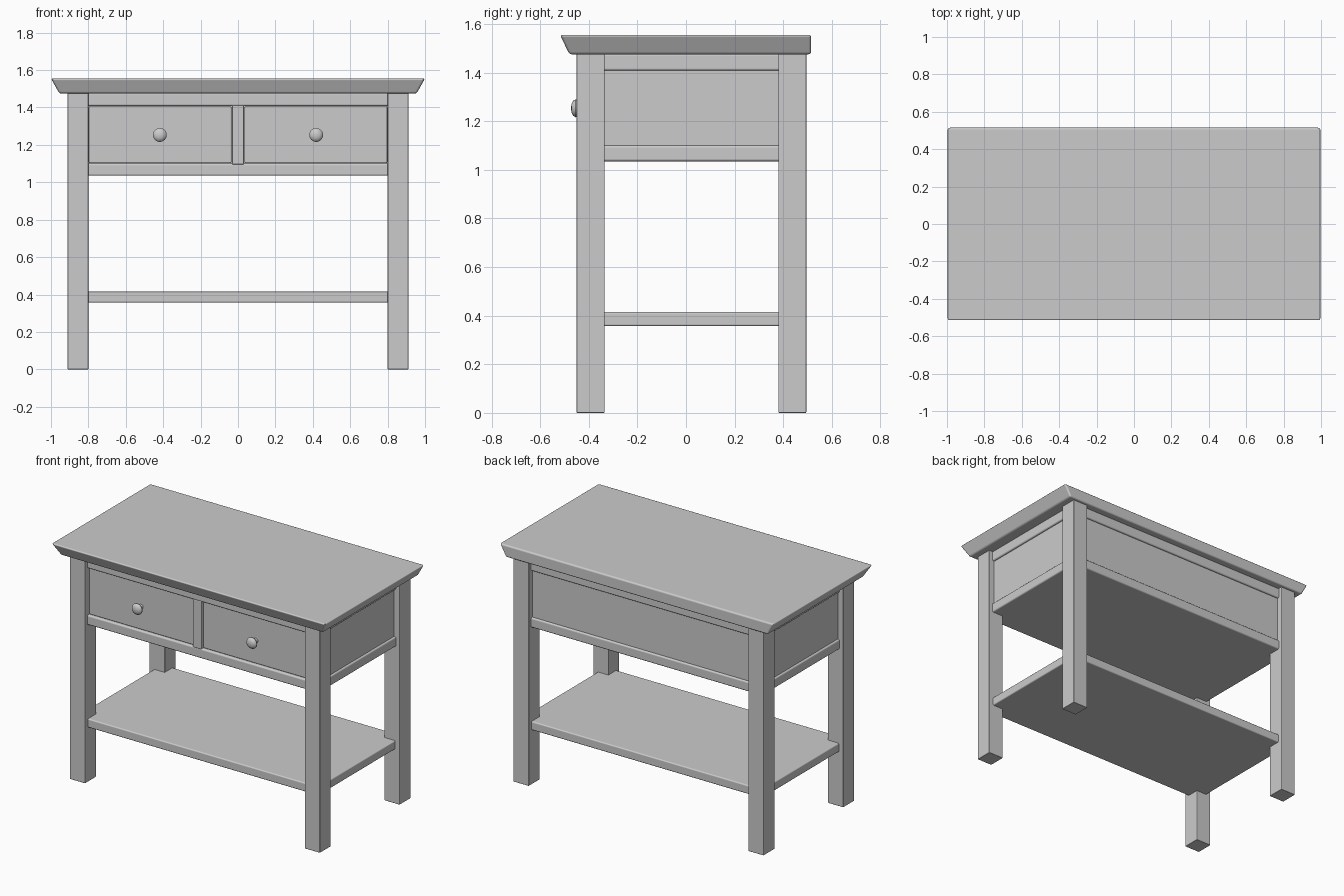
import bpy
import bmesh
import math
from mathutils import Matrix

cube = bpy.data.objects.get("Cube")
if cube:
    bpy.data.objects.remove(cube, do_unlink=True)

paint = bpy.data.materials.new("light grey paint")
paint.use_nodes = True
grey = (0.6, 0.6, 0.6, 1)
paint.diffuse_color = grey
paint.node_tree.nodes["Principled BSDF"].inputs["Base Color"].default_value = grey


def finish(name, bm, bevel=0.0):
    """Turn a bmesh into a smooth-shaded object with softened edges."""
    bmesh.ops.recalc_face_normals(bm, faces=bm.faces)
    mesh = bpy.data.meshes.new(name)
    bm.to_mesh(mesh)
    bm.free()
    mesh.materials.append(paint)
    ob = bpy.data.objects.new(name, mesh)
    bpy.context.collection.objects.link(ob)
    if bevel:
        mod = ob.modifiers.new("soft edges", "BEVEL")
        mod.width = bevel
        mod.segments = 3
        mod.limit_method = "ANGLE"
        mod.harden_normals = True
    bpy.ops.object.select_all(action="DESELECT")
    ob.select_set(True)
    bpy.context.view_layer.objects.active = ob
    bpy.ops.object.shade_smooth_by_angle(angle=math.radians(40))
    return ob


def loft(name, low, high, z0, z1, bevel):
    """Block between two rectangles given as (x0, x1, y0, y1)."""
    bm = bmesh.new()
    rings = []
    for (x0, x1, y0, y1), z in ((low, z0), (high, z1)):
        corners = ((x0, y0), (x1, y0), (x1, y1), (x0, y1))
        rings.append([bm.verts.new((x, y, z)) for x, y in corners])
    bottom, top = rings
    bm.faces.new(bottom[::-1])
    bm.faces.new(top)
    for i in range(4):
        j = (i + 1) % 4
        bm.faces.new((bottom[i], bottom[j], top[j], top[i]))
    return finish(name, bm, bevel)


def box(name, x, y, z, bevel=0.005):
    return loft(name, (*x, *y), (*x, *y), *z, bevel)


# Table top, undercut on the front and sides, straight at the back
loft("table_top", (-0.955, 0.955, -0.48, 0.515), (-1, 1, -0.518, 0.515),
     1.475, 1.555, 0.011)

# Boards that run into the legs
board_x, board_y = (-0.885, 0.885), (-0.425, 0.47)
box("lower_shelf", (-0.88, 0.88), (-0.42, 0.465), (0.357, 0.415), 0.008)
box("case_bottom", board_x, board_y, (1.035, 1.10), 0.01)
box("case_top_rail", board_x, board_y, (1.408, 1.478), 0.01)

# Case panels, divider and drawers
panel_z = (1.095, 1.412)
drawer_z = (1.102, 1.406)
box("back_panel", (-0.81, 0.81), (0.43, 0.457), panel_z)
box("drawer_divider", (-0.032, 0.032), (-0.425, 0.44), panel_z)


def knob(name, x, y, z):
    """Turned knob: (radius, distance from the drawer front)."""
    profile = [(0.016, -0.005), (0.015, 0.02), (0.028, 0.028), (0.036, 0.036),
               (0.037, 0.042), (0.031, 0.052), (0.018, 0.059), (0, 0.061)]
    bm = bmesh.new()
    verts = [bm.verts.new((r, 0, d)) for r, d in profile]
    edges = [bm.edges.new(pair) for pair in zip(verts, verts[1:])]
    bmesh.ops.spin(bm, geom=verts + edges, cent=(0, 0, 0), axis=(0, 0, 1),
                   angle=math.tau, steps=32)
    bmesh.ops.remove_doubles(bm, verts=bm.verts, dist=0.0001)
    turn = Matrix.Translation((x, y, z)) @ Matrix.Rotation(math.pi / 2, 4, "X")
    bmesh.ops.transform(bm, matrix=turn, verts=bm.verts)
    finish(name, bm)


for side, s in (("left", 1), ("right", -1)):
    def span(a, b):
        return tuple(sorted((s * a, s * b)))

    for end, y in (("front", (-0.45, -0.335)), ("back", (0.38, 0.495))):
        box(f"{end}_{side}_leg", span(0.80, 0.912), y, (0, 1.478), 0.004)
    box(f"{side}_side_panel", span(0.84, 0.872), (-0.345, 0.39), panel_z)
    box(f"{side}_drawer", span(0.035, 0.798), (-0.412, 0.40), drawer_z, 0.006)
    knob(f"{side}_drawer_knob", s * 0.418, -0.412, 1.253)
